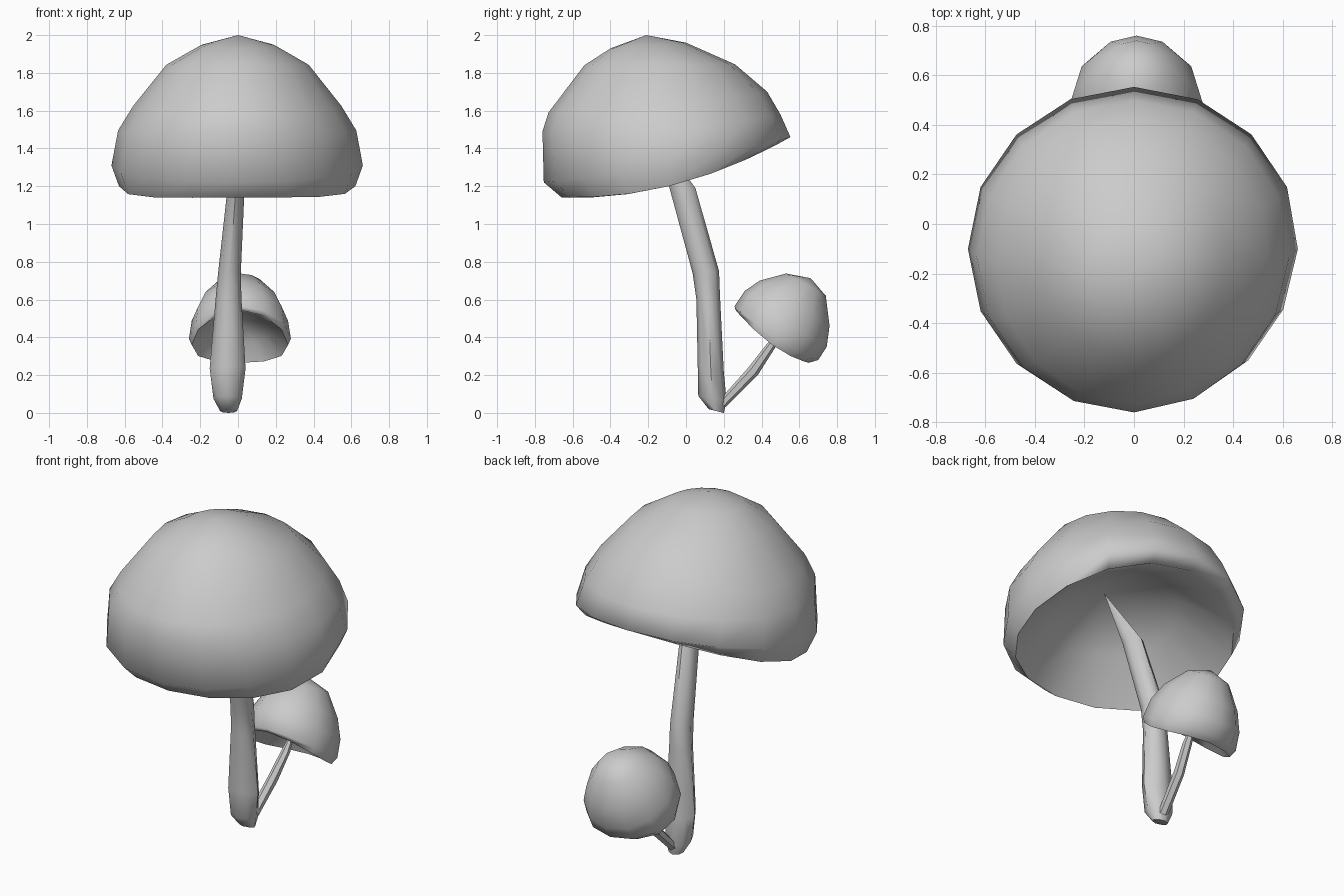
import bpy, bmesh, math


def loft(name, rings, sides, start=None, end=None, cx=0.0, dent=0.0, sag=(), angle=50):
    """Skin tilted elliptical rings: (front y, front z, back y, back z, half width, x centre)."""
    bm = bmesh.new()
    loops = []
    for n, (fy, fz, by, bz, hw, *x0) in enumerate(rings):
        x0 = x0[0] if x0 else cx
        drop = sag[n] if n < len(sag) else 0.0
        loop = []
        for i in range(sides):
            a = 2 * math.pi * i / sides
            s, c = math.sin(a), math.cos(a)
            # slight flattening of the right-front flank
            k = 1 - dent * max(0.0, math.cos(a - math.radians(125))) ** 4
            x = x0 + hw * s * k
            y = (fy + by) / 2 + (by - fy) / 2 * c * k
            # the rim droops at both sides
            z = (fz + bz) / 2 + (bz - fz) / 2 * c * k - drop * s * s
            loop.append(bm.verts.new((x, y, z)))
        loops.append(loop)
    for lo, hi in zip(loops, loops[1:]):
        for i in range(sides):
            j = (i + 1) % sides
            bm.faces.new((lo[i], lo[j], hi[j], hi[i]))
    for tip, loop in ((start, loops[0]), (end, loops[-1])):
        if tip:
            v = bm.verts.new(tip)
            for i in range(sides):
                bm.faces.new((v, loop[i], loop[(i + 1) % sides]))
        else:
            bm.faces.new(loop)
    bmesh.ops.recalc_face_normals(bm, faces=bm.faces)
    me = bpy.data.meshes.new(name)
    bm.to_mesh(me)
    bm.free()
    ob = bpy.data.objects.new(name, me)
    bpy.context.collection.objects.link(ob)
    bpy.ops.object.select_all(action='DESELECT')
    ob.select_set(True)
    bpy.context.view_layer.objects.active = ob
    bpy.ops.object.shade_smooth_by_angle(angle=math.radians(angle))
    return ob


# Large tilted cap: outer dome, rim, hollow underside
loft("large_cap", [
    (-0.40, 1.93, 0.00, 1.96, 0.20),
    (-0.54, 1.84, 0.26, 1.845, 0.38),
    (-0.73, 1.59, 0.43, 1.70, 0.555),
    (-0.762, 1.49, 0.50, 1.58, 0.635),
    (-0.755, 1.22, 0.553, 1.46, 0.67),
    (-0.66, 1.14, 0.48, 1.42, 0.63),
    (-0.50, 1.37, 0.17, 1.54, 0.36),
], 16, start=(0, -0.21, 2.0), end=(0, -0.25, 1.6), dent=0.03,
    sag=(0, 0, 0.02, 0.04, 0.03, 0.08, 0.03), angle=85)

# Large bent stem, tapering into the cap
loft("large_stem", [
    (0.12, 0.02, 0.20, 0.0, 0.045, -0.05),
    (0.065, 0.09, 0.215, 0.06, 0.075, -0.055),
    (0.062, 0.25, 0.20, 0.22, 0.095, -0.055),
    (0.055, 0.60, 0.18, 0.62, 0.068, -0.05),
    (0.035, 0.74, 0.175, 0.75, 0.06, -0.045),
    (-0.09, 1.20, 0.05, 1.19, 0.045, -0.01),
], 8, end=(0, -0.25, 1.6))

# Small cap leaning backwards
loft("small_cap", [
    (0.53, 0.738, 0.74, 0.62, 0.12),
    (0.39, 0.70, 0.76, 0.46, 0.21),
    (0.31, 0.645, 0.745, 0.35, 0.255),
    (0.257, 0.565, 0.70, 0.28, 0.27),
    (0.262, 0.545, 0.65, 0.265, 0.255),
    (0.39, 0.54, 0.63, 0.37, 0.16),
], 12, start=(0.01, 0.66, 0.713), end=(0.01, 0.55, 0.51), cx=0.01,
    sag=(0, 0, 0.01, 0.03, 0.045, 0.03), angle=85)

# Small curved stem growing from the foot of the large one
loft("small_stem", [
    (0.17, 0.06, 0.21, 0.03, 0.03, -0.045),
    (0.33, 0.24, 0.38, 0.20, 0.028, -0.02),
    (0.42, 0.355, 0.475, 0.35, 0.025, 0.0),
], 6, end=(0.01, 0.55, 0.51))
